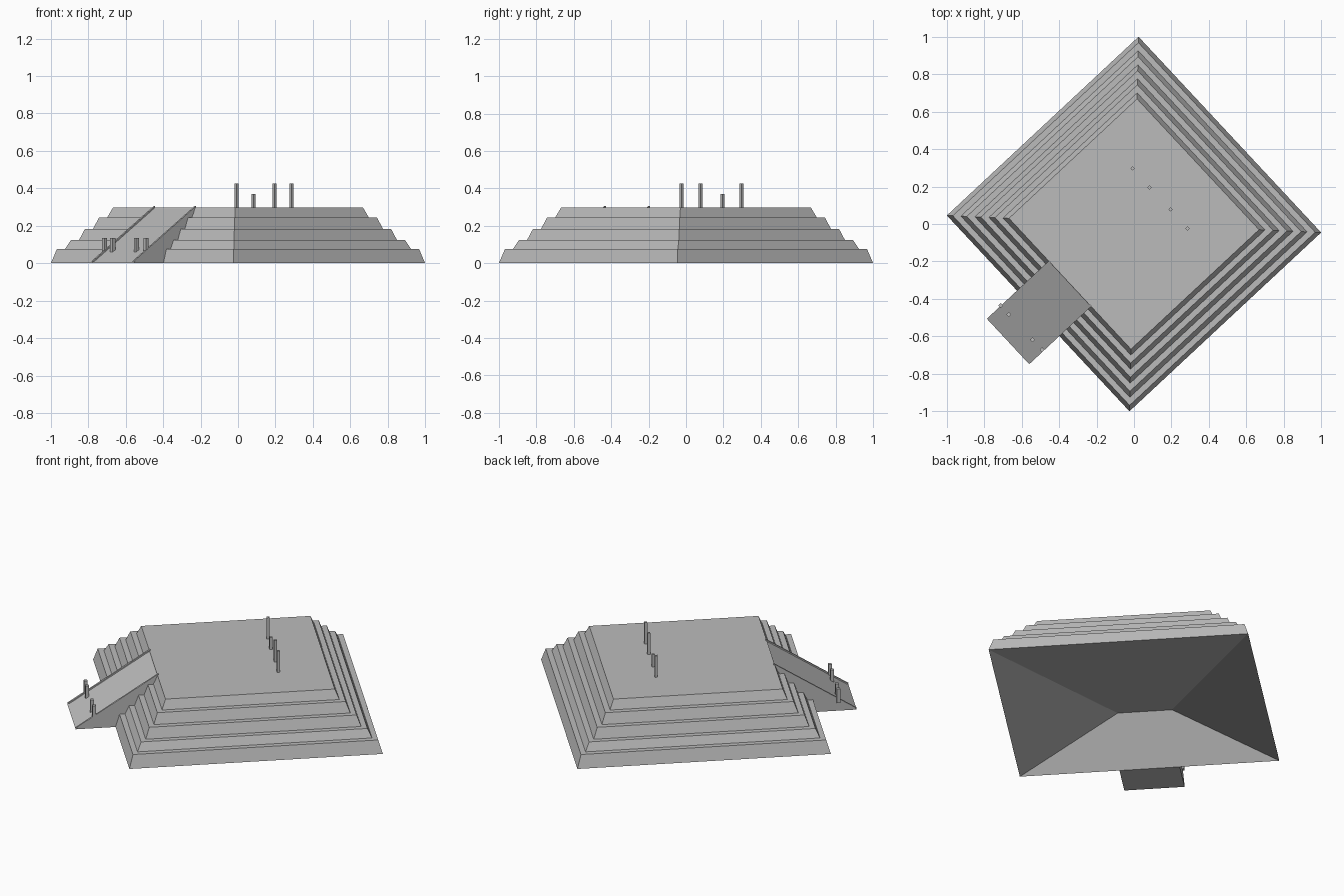
import bpy, bmesh, math
from mathutils import Matrix, Vector

cube = bpy.data.objects.get("Cube")
if cube:
    bpy.data.objects.remove(cube, do_unlink=True)

stone = bpy.data.materials.new("grey_stone")
stone.use_nodes = True
COLOUR = (0.5, 0.5, 0.5, 1)
stone.diffuse_color = COLOUR
stone.node_tree.nodes["Principled BSDF"].inputs["Base Color"].default_value = COLOUR

# The mound's own axes: ramp on its -u side, turned against the world axes
TURN = Matrix.Rotation(math.radians(43), 4, 'Z')
HALF_U, HALF_V = 0.70, 0.715


def finish(name, bm):
    bmesh.ops.recalc_face_normals(bm, faces=bm.faces)
    bm.transform(TURN)
    mesh = bpy.data.meshes.new(name)
    bm.to_mesh(mesh)
    bm.free()
    mesh.materials.append(stone)
    obj = bpy.data.objects.new(name, mesh)
    bpy.context.collection.objects.link(obj)
    return obj


def ring(bm, scale, z):
    return [bm.verts.new((a * HALF_U * scale, b * HALF_V * scale, z))
            for a, b in ((-1, -1), (1, -1), (1, 1), (-1, 1))]


def prism(name, profile, v_low, v_high):
    """Extrude a (u, z) side profile across the ramp's width."""
    bm = bmesh.new()
    low = [bm.verts.new((u, v_low, z)) for u, z in profile]
    high = [bm.verts.new((u, v_high, z)) for u, z in profile]
    bm.faces.new(low)
    bm.faces.new(high)
    for i in range(len(profile)):
        j = (i + 1) % len(profile)
        bm.faces.new((low[i], low[j], high[j], high[i]))
    return finish(name, bm)


# Stepped mound: sloping risers, flat treads, hollowed underside
heights = [0, 0.075, 0.123, 0.183, 0.243, 0.297]
bm = bmesh.new()
rings = []
for i in range(5):
    rings.append(ring(bm, 1 - 0.075 * i, heights[i]))
    rings.append(ring(bm, 0.968 - 0.075 * i, heights[i + 1]))
for a, b in zip(rings, rings[1:]):
    for i in range(4):
        j = (i + 1) % 4
        bm.faces.new((a[i], a[j], b[j], b[i]))
bm.faces.new(rings[-1])
s, e, n, w = rings[0]
p = bm.verts.new((-0.488, -0.15, 0.24))
q = bm.verts.new((-0.488, 0.15, 0.24))
for face in ((s, e, p), (e, n, q, p), (n, w, q), (w, s, p, q)):
    bm.faces.new(face)
finish("stepped_mound", bm)

# Ramp with a low kerb on each edge
FOOT, HEAD, TOP = -0.92, -0.462, 0.297
prism("ramp", [(FOOT, 0), (-0.70, 0), (-0.495, 0.24), (HEAD, TOP)], -0.166, 0.166)
for name, v in (("right_kerb", -0.166), ("left_kerb", 0.154)):
    prism(name, [(FOOT + 0.02, 0), (HEAD, TOP - 0.012), (HEAD, TOP), (FOOT, 0)],
          v, v + 0.012).location.z = 0.008


def post(name, x, y, bottom, top, side):
    bm = bmesh.new()
    centre = TURN.inverted() @ Vector((x, y, (bottom + top) / 2))
    bmesh.ops.create_cube(bm, size=1, matrix=Matrix.Translation(centre)
                          @ Matrix.Diagonal((side, side, top - bottom, 1)))
    finish(name, bm)


# Posts across the platform and at the foot of the ramp
for i, (x, y, top) in enumerate([(-0.008, 0.297, 0.425), (0.083, 0.195, 0.37),
                                 (0.195, 0.078, 0.425), (0.286, -0.024, 0.425)]):
    post(f"platform_post_{i + 1}", x, y, 0.29, top, 0.016)
for i, (x, y) in enumerate([(-0.712, -0.436), (-0.669, -0.484),
                            (-0.543, -0.618), (-0.491, -0.671)]):
    post(f"ramp_post_{i + 1}", x, y, 0.05, 0.135, 0.019)
